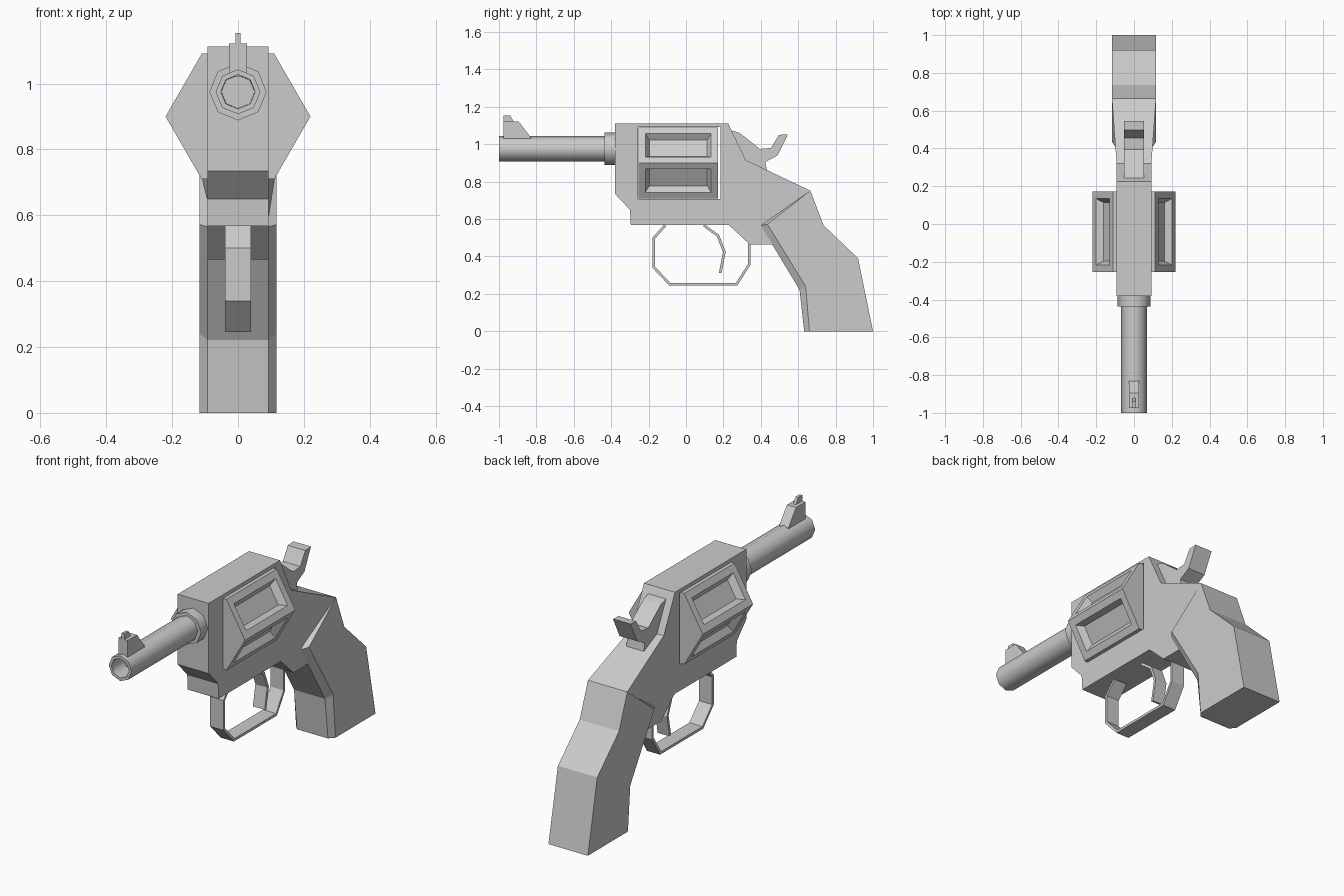
import bpy, bmesh, math
from mathutils import Vector

if "Cube" in bpy.data.objects:
    bpy.data.objects.remove(bpy.data.objects["Cube"])


def finish(name, bm):
    bmesh.ops.recalc_face_normals(bm, faces=bm.faces)
    mesh = bpy.data.meshes.new(name)
    bm.to_mesh(mesh)
    bm.free()
    ob = bpy.data.objects.new(name, mesh)
    bpy.context.collection.objects.link(ob)
    return ob


def skin(bm, rings):
    """Join equal-sized vertex rings and cap both ends."""
    for a, b in zip(rings, rings[1:]):
        n = len(a)
        for i in range(n):
            j = (i + 1) % n
            bm.faces.new((a[i], a[j], b[j], b[i]))
    bm.faces.new(rings[0])
    bm.faces.new(rings[-1])


def prism(name, layers):
    """Mirrored solid from (half width, side profile) layers, outermost first.
    Points are (y, z), with an optional own half width."""
    bm = bmesh.new()
    full = [(-1, w, p) for w, p in layers] + [(1, w, p) for w, p in layers[::-1]]
    rings = [[bm.verts.new((s * (q[2] if len(q) > 2 else w), q[0], q[1])) for q in p]
             for s, w, p in full]
    skin(bm, rings)
    return finish(name, bm)


def lathe(profile, sides, z):
    """Rings of (y, radius) around an axis running along y."""
    bm = bmesh.new()
    rings = []
    for y, r in profile:
        angles = [2 * math.pi * i / sides for i in range(sides)]
        rings.append([bm.verts.new((r * math.cos(a), y, z + r * math.sin(a))) for a in angles])
    skin(bm, rings)
    bmesh.ops.recalc_face_normals(bm, faces=bm.faces)
    return bm


def ribbon(name, path, thick, w):
    """Bent strip: offset the path with mitred corners, then widen it."""
    pts = [Vector(p) for p in path]
    inner = []
    for i, p in enumerate(pts):
        dirs = []
        if i > 0:
            dirs.append((p - pts[i - 1]).normalized())
        if i < len(pts) - 1:
            dirs.append((pts[i + 1] - p).normalized())
        normals = [Vector((-d.y, d.x)) for d in dirs]
        m = sum(normals, Vector((0, 0))).normalized()
        inner.append(p + m * thick / m.dot(normals[0]))
    return prism(name, [(w, [tuple(p) for p in pts + inner[::-1]])])


def smooth(ob):
    bpy.ops.object.select_all(action='DESELECT')
    ob.select_set(True)
    bpy.context.view_layer.objects.active = ob
    bpy.ops.object.shade_smooth_by_angle(angle=math.radians(50))


# Frame, flaring at the rear to meet the grip
frame = prism("frame", [(0.092, [
    (-0.38, 1.112), (0.225, 1.112), (0.32, 0.915), (0.665, 0.752, 0.117),
    (0.56, 0.58), (0.48, 0.465), (0.34, 0.465), (0.23, 0.567),
    (-0.295, 0.567), (-0.30, 0.65), (-0.38, 0.735)])])

# Window through the frame for the drum
cutter = prism("window_cutter", [(0.3, [
    (-0.257, 0.708), (0.185, 0.708), (0.185, 1.092), (-0.257, 1.092)])])
cutter.hide_render = True
mod = frame.modifiers.new("window", 'BOOLEAN')
mod.operation = 'DIFFERENCE'
mod.solver = 'EXACT'
mod.object = cutter
bpy.context.view_layer.objects.active = frame
bpy.ops.object.modifier_apply(modifier=mod.name)
bpy.data.objects.remove(cutter)

# Six-sided drum with recessed panels on its exposed faces
bm = lathe([(-0.255, 0.22), (0.172, 0.22)], 6, 0.90)
panels = [f for f in bm.faces if abs(f.normal.x) > 0.5]
bmesh.ops.inset_individual(bm, faces=panels, thickness=0.053)
bmesh.ops.inset_individual(bm, faces=panels, thickness=0.03, depth=-0.035)
finish("drum", bm)

# Barrel with bore, and its collar
smooth(finish("barrel", lathe(
    [(-0.37, 0.068), (-1.0, 0.068), (-1.0, 0.052), (-0.9, 0.05)], 8, 0.975)))
smooth(finish("barrel_collar", lathe([(-0.437, 0.087), (-0.37, 0.087)], 8, 0.975)))

# Front sight
prism("sight_base", [(0.027, [
    (-0.975, 1.02), (-0.975, 1.122), (-0.895, 1.122), (-0.83, 1.037), (-0.83, 1.02)])])
prism("sight_blade", [(0.008, [
    (-0.975, 1.11), (-0.975, 1.153), (-0.94, 1.153), (-0.915, 1.11)])])

# Grip with chamfered front edges
back = [(0.665, 0.752), (0.735, 0.567), (0.92, 0.39), (1.0, 0.0)]
prism("grip", [
    (0.117, [(0.435, 0.572)] + back + [(0.66, 0.0), (0.64, 0.24)]),
    (0.092, [(0.40, 0.565)] + back + [(0.632, 0.0), (0.607, 0.222)])])

# Hammer
prism("hammer", [(0.052, [
    (0.235, 1.075), (0.285, 1.062), (0.395, 0.975), (0.455, 0.98), (0.497, 1.05),
    (0.545, 1.053), (0.49, 0.94), (0.425, 0.905), (0.433, 0.85), (0.30, 0.90)])])

# Trigger guard and trigger
ribbon("trigger_guard", [
    (-0.115, 0.572), (-0.18, 0.50), (-0.18, 0.34), (-0.09, 0.245),
    (0.275, 0.245), (0.345, 0.355), (0.345, 0.47)], 0.014, 0.039)
ribbon("trigger", [
    (0.19, 0.31), (0.212, 0.425), (0.177, 0.515), (0.10, 0.572)], 0.014, 0.035)
